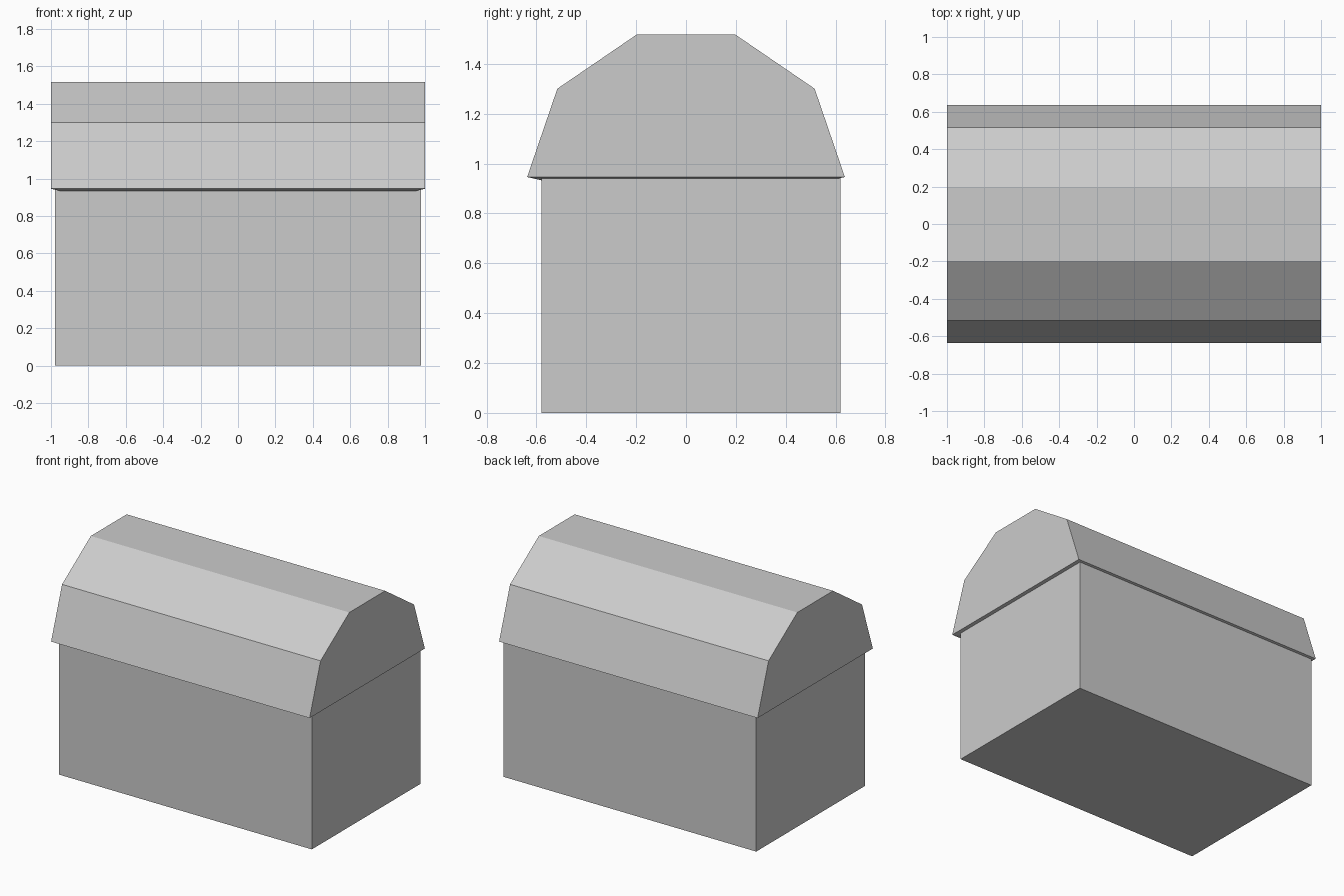
import bpy, bmesh
from mathutils import Matrix

if "Cube" in bpy.data.objects:
    bpy.data.objects.remove(bpy.data.objects["Cube"])


def add_object(name, bm):
    bmesh.ops.recalc_face_normals(bm, faces=bm.faces)
    mesh = bpy.data.meshes.new(name)
    bm.to_mesh(mesh)
    bm.free()
    obj = bpy.data.objects.new(name, mesh)
    bpy.context.collection.objects.link(obj)
    return obj


# Chest body: plain box, set slightly back under the lid
BODY_TOP = 0.942
bm = bmesh.new()
bmesh.ops.create_cube(bm, size=1)
bmesh.ops.transform(bm, verts=bm.verts, matrix=Matrix.Translation(
    (0, 0.02, BODY_TOP / 2)) @ Matrix.Diagonal((1.955, 1.2, BODY_TOP, 1)))
add_object("chest_body", bm)

# Lid: faceted barrel profile, mirrored in y and extruded along x
half = [(0.637, 0.946), (0.516, 1.30), (0.198, 1.517)]
profile = half + [(-y, z) for y, z in reversed(half)]
bm = bmesh.new()
end = bm.faces.new([bm.verts.new((-1, y, z)) for y, z in profile])
new = bmesh.ops.extrude_face_region(bm, geom=[end], use_keep_orig=True)["geom"]
bmesh.ops.translate(bm, vec=(2, 0, 0),
                    verts=[g for g in new if isinstance(g, bmesh.types.BMVert)])
bmesh.ops.recalc_face_normals(bm, faces=bm.faces)

# Lid underside: gently bevelled downwards from the rim
bm.normal_update()
bottom = [f for f in bm.faces if f.normal.z < -0.9]
bmesh.ops.inset_region(bm, faces=bottom, thickness=0.06, use_even_offset=True)
for v in bottom[0].verts:
    v.co.z = 0.932
add_object("chest_lid", bm)
